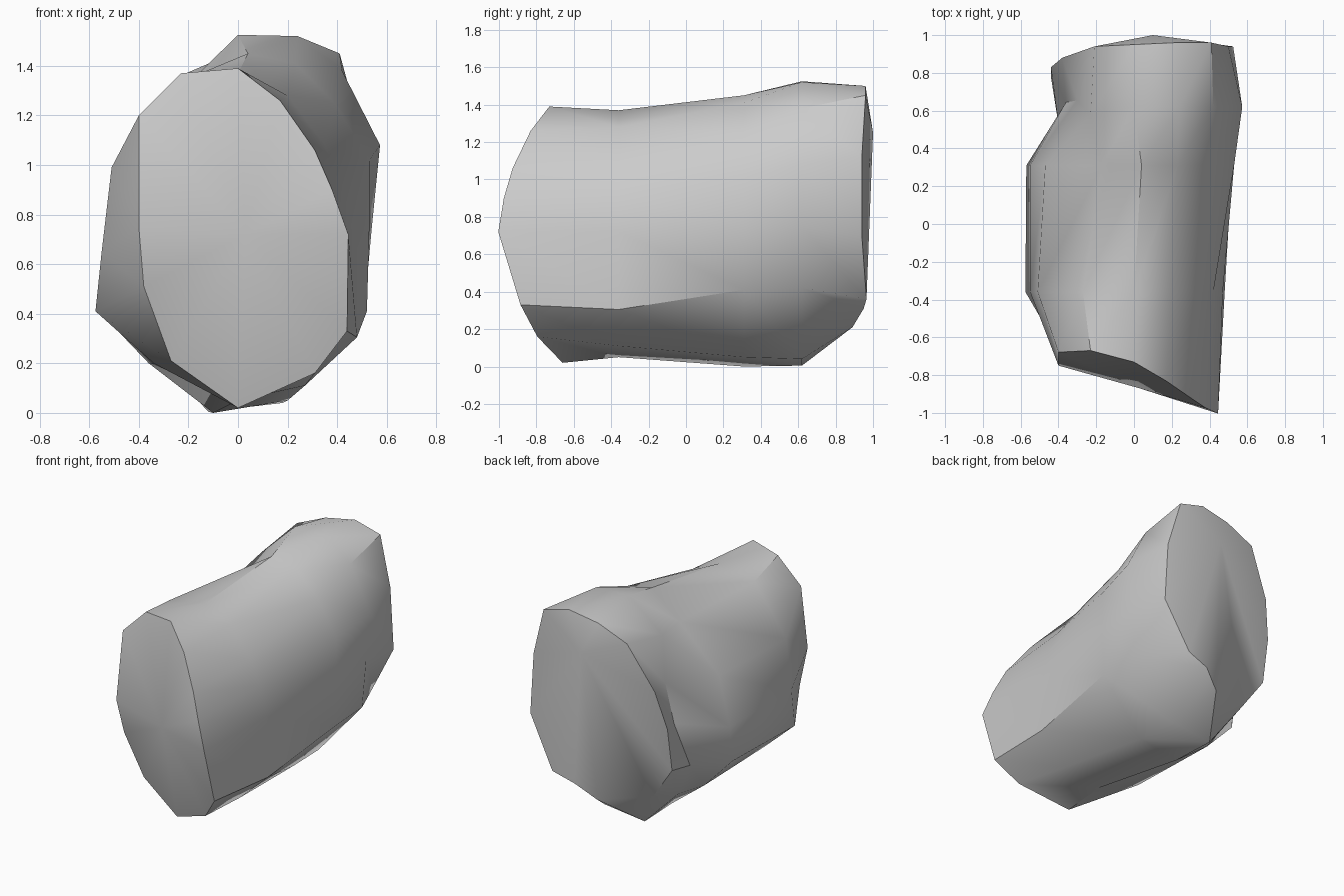
import bpy, bmesh, math

if "Cube" in bpy.data.objects:
    bpy.data.objects.remove(bpy.data.objects["Cube"])

bm = bmesh.new()


def ring(points, y):
    """One cross-section of (x, z) points, clockwise from the crest; y is a function of x, z."""
    return [bm.verts.new((x, y(x, z), z)) for x, z in points]


def flat(y):
    return lambda x, z: y


def slant(x, z):
    """Slanted, slightly bellied front end."""
    return -.87 - .3 * x + (.31 * (z - .72) ** 2 if z > .72 else .3 * (.72 - z))


def crease(x, z):
    """Valley line, bowed towards the back on the left flank."""
    return .62 if x > -.15 else max(.51, .66 - .55 * (z - .92) ** 2)


def cap(loop, centre):
    c = bm.verts.new(centre)
    for a, b in zip(loop, loop[1:] + loop[:1]):
        bm.faces.new((a, b, c))


# Slanted front end
front = ring([(0, 1.39), (.17, 1.26), (.31, 1.06), (.38, .90), (.445, .72), (.44, .33), (.31, .16),
              (0, .02), (-.27, .21), (-.38, .51), (-.40, .75), (-.40, 1.20), (-.23, 1.37)], slant)

# Start of the bulge on the left flank
shoulder = ring([(0, 1.37), (.20, 1.28), (.35, 1.08), (.42, .92), (.47, .72), (.48, .305), (.27, .11),
                 (0, .05), (-.34, .20), (-.575, .41), (-.55, .65), (-.51, .99), (-.27, 1.32)], flat(-.36))

# End of the bulge
waist = ring([(.04, 1.45), (.23, 1.41), (.39, 1.25), (.53, 1.02), (.53, .75), (.52, .41), (.20, .05),
              (-.10, 0), (-.36, .20), (-.57, .42), (-.55, .65), (-.47, .98), (-.17, 1.27)], flat(.31))

# Hollow behind the bulge
hollow = ring([(0, 1.525), (.24, 1.52), (.42, 1.38), (.573, 1.08), (.54, .75), (.51, .42), (.18, .04),
               (-.12, .005), (-.30, .20), (-.40, .43), (-.36, .75), (-.30, 1.02), (-.23, 1.30)], crease)

# Rounded back end
back = [bm.verts.new(p) for p in (
    (0, .95, 1.46), (.22, .96, 1.50), (.41, .96, 1.45), (.50, .94, 1.12), (.525, .94, .70),
    (.34, .965, .36), (.18, .95, .31), (.05, .89, .21), (-.28, .76, .27),
    (-.44, .78, .50), (-.44, .83, .80), (-.38, .88, 1.06), (-.21, .94, 1.37))]

# Skin between the sections, then the two ends
rings = [front, shoulder, waist, hollow, back]
for r, s in zip(rings, rings[1:]):
    for i in range(len(r)):
        j = (i + 1) % len(r)
        bm.faces.new((r[i], r[j], s[j], s[i]))
cap(front, (.03, -.87, .72))
cap(back, (.10, 1.0, 1.25))
bmesh.ops.recalc_face_normals(bm, faces=bm.faces)

mesh = bpy.data.meshes.new("boulder")
bm.to_mesh(mesh)
bm.free()
boulder = bpy.data.objects.new("boulder", mesh)
bpy.context.collection.objects.link(boulder)

# Soft facets with crisp end edges
bpy.context.view_layer.objects.active = boulder
boulder.select_set(True)
bpy.ops.object.shade_smooth_by_angle(angle=math.radians(42))
